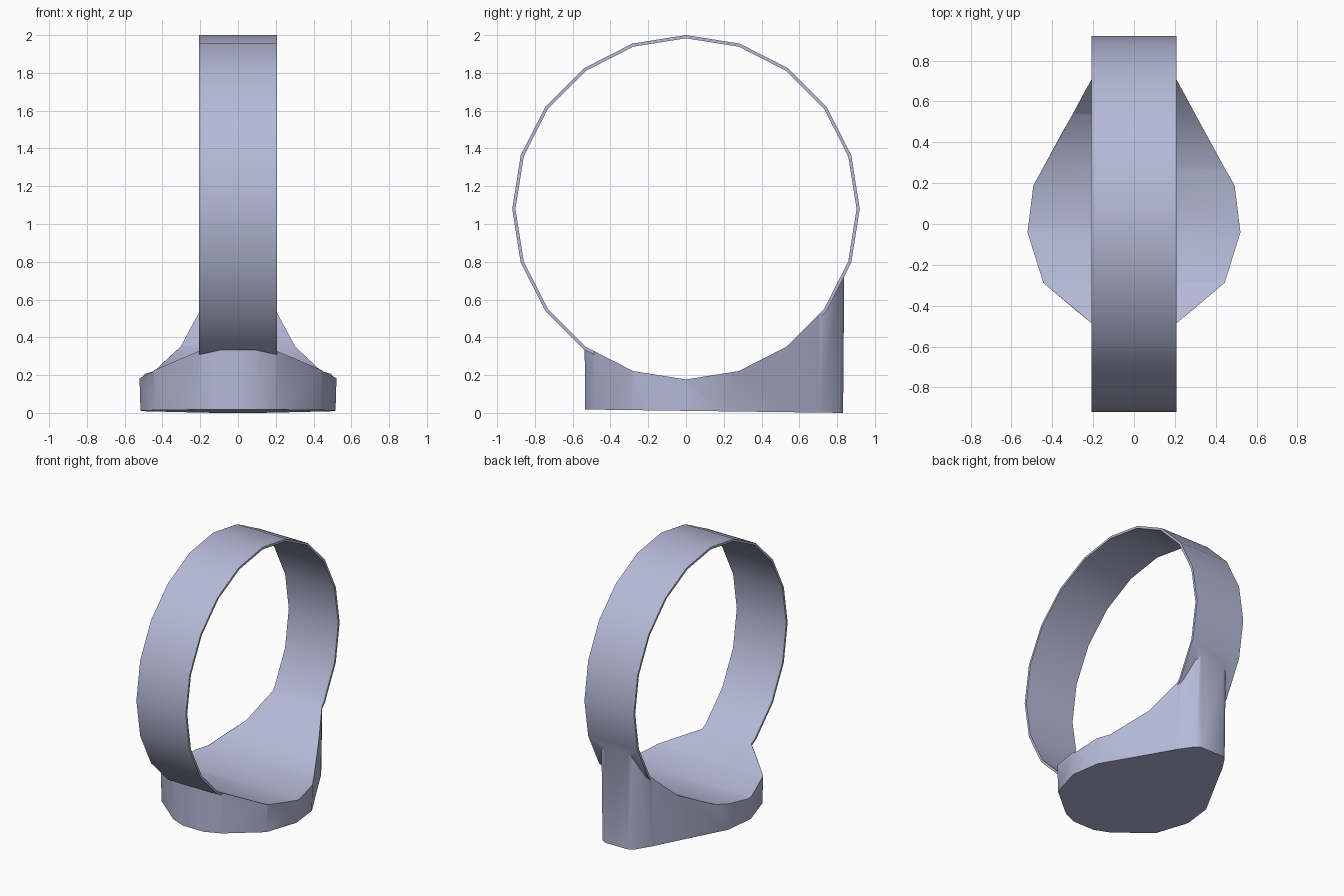
import bpy, bmesh, math

cube = bpy.data.objects.get("Cube")
if cube:
    bpy.data.objects.remove(cube, do_unlink=True)

CENTRE_Z = 1.08      # axis of the band
OUTER, INNER = 0.92, 0.903
SIDES = 20

mat = bpy.data.materials.new("pale blue grey metal")
mat.use_nodes = True
COLOUR = (0.46, 0.49, 0.68, 1.0)
mat.diffuse_color = COLOUR
mat.node_tree.nodes["Principled BSDF"].inputs["Base Color"].default_value = COLOUR


def loft(name, lower, upper):
    """Closed solid between two matching loops of points."""
    bm = bmesh.new()
    a = [bm.verts.new(p) for p in lower]
    b = [bm.verts.new(p) for p in upper]
    n = len(a)
    bm.faces.new(a)
    bm.faces.new(b)
    for i in range(n):
        j = (i + 1) % n
        bm.faces.new((a[i], a[j], b[j], b[i]))
    bmesh.ops.recalc_face_normals(bm, faces=bm.faces)
    mesh = bpy.data.meshes.new(name)
    bm.to_mesh(mesh)
    bm.free()
    mesh.materials.append(mat)
    obj = bpy.data.objects.new(name, mesh)
    bpy.context.collection.objects.link(obj)
    return obj


def disc(name, radius, half_width):
    """Faceted cylinder lying along x."""
    def loop(x):
        angles = [2 * math.pi * i / SIDES for i in range(SIDES)]
        return [(x, radius * math.sin(t), CENTRE_Z - radius * math.cos(t)) for t in angles]
    return loft(name, loop(-half_width), loop(half_width))


def combine(target, tool, operation):
    mod = target.modifiers.new(operation.title(), 'BOOLEAN')
    mod.operation = operation
    mod.solver = 'EXACT'
    mod.object = tool
    bpy.context.view_layer.objects.active = target
    bpy.ops.object.modifier_apply(modifier=mod.name)
    bpy.data.objects.remove(tool, do_unlink=True)


# Teardrop face plate: rounded in front, narrowing to a blunt tail at the back
half = [(0.09, -0.54), (0.21, -0.49), (0.455, -0.29), (0.535, -0.04),
        (0.505, 0.19), (0.30, 0.55), (0.21, 0.71), (0.135, 0.82), (0.10, 0.84)]
outline = half + [(-x, y) for x, y in reversed(half)]


def bottom_z(y):
    return 0.018 * (0.84 - y) / 1.38


lower = [(x * 0.965, y * 0.99, bottom_z(y)) for x, y in outline]
waist = [(x, y, 0.18) for x, y in outline]
upper = [(x, y, 1.0) for x, y in outline]

ring = loft("signet_ring", lower, upper)

# Keep the side taper confined to the lower part of the plate
for i, p in enumerate(waist):
    t = (p[2] - lower[i][2]) / (upper[i][2] - lower[i][2])
    v = ring.data.vertices[len(lower) + i]
    v.co.x = lower[i][0] + (p[0] - lower[i][0]) * min(1 / t, 1.6)

# Join the band to the plate, then bore the finger hole through both
combine(ring, disc("band", OUTER, 0.207), 'UNION')
combine(ring, disc("finger_hole", INNER, 1.0), 'DIFFERENCE')

# Smooth curved walls with crisp rims
bpy.ops.object.select_all(action='DESELECT')
ring.select_set(True)
bpy.context.view_layer.objects.active = ring
bpy.ops.object.shade_smooth_by_angle(angle=math.radians(35))
